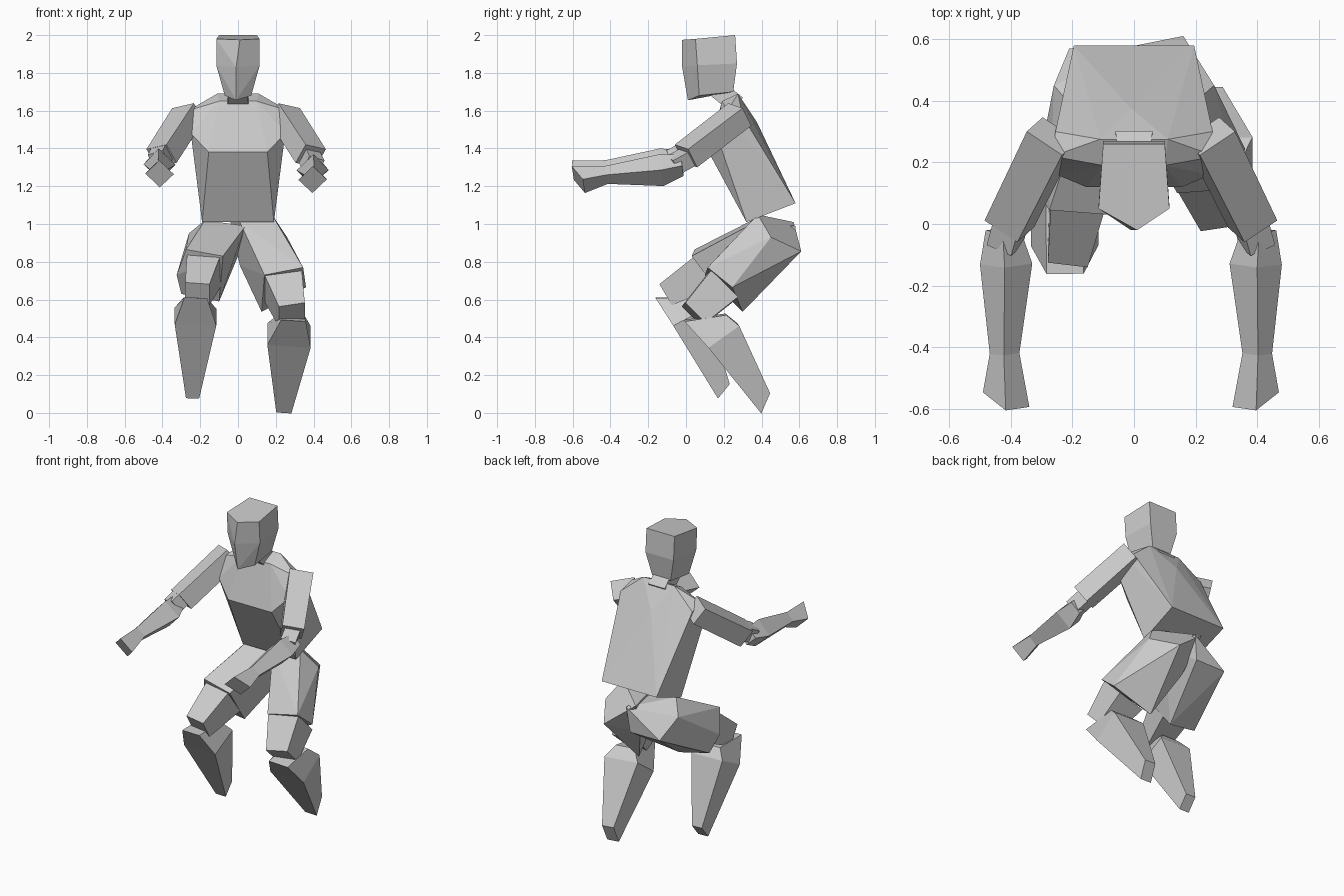
import bpy, bmesh, math
from mathutils import Vector

cube = bpy.data.objects.get("Cube")
if cube:
    bpy.data.objects.remove(cube, do_unlink=True)

GREY = (.6, .6, .6, 1)
grey = bpy.data.materials.new("plain grey")
grey.use_nodes = True
grey.diffuse_color = GREY
grey.node_tree.nodes["Principled BSDF"].inputs["Base Color"].default_value = GREY

# Cross-section corners in units of half width and half depth
SQUARE = [(1, 1), (-1, 1), (-1, -1), (1, -1)]


def finish(name, bm):
    """Turn a bmesh into a flat-shaded object."""
    bmesh.ops.recalc_face_normals(bm, faces=bm.faces)
    mesh = bpy.data.meshes.new(name)
    bm.to_mesh(mesh)
    bm.free()
    mesh.materials.append(grey)
    obj = bpy.data.objects.new(name, mesh)
    bpy.context.collection.objects.link(obj)


def block(name, single_points, paired_points=()):
    """Faceted solid around single points and mirrored pairs of points."""
    bm = bmesh.new()
    for point in single_points:
        bm.verts.new(point)
    for x, y, z in paired_points:
        bm.verts.new((x, y, z))
        bm.verts.new((-x, y, z))
    bmesh.ops.convex_hull(bm, input=bm.verts)
    loose = [v for v in bm.verts if not v.link_faces]
    bmesh.ops.delete(bm, geom=loose, context='VERTS')
    bmesh.ops.dissolve_limit(bm, angle_limit=math.radians(4),
                             verts=bm.verts, edges=bm.edges)
    finish(name, bm)


def limb(name, side, *stations):
    """Tapered square tube through (centre, half width, half depth, lean) stations."""
    bm = bmesh.new()
    axis = (Vector(stations[-1][0]) - Vector(stations[0][0])).normalized()
    across = Vector(side)
    across = (across - axis * across.dot(axis)).normalized()
    depth = axis.cross(across)
    rings = []
    for centre, w, d, *lean in stations:
        deep = depth * d + axis * sum(lean)
        rings.append([bm.verts.new(Vector(centre) + across * w * a + deep * b)
                      for a, b in SQUARE])
    for low, high in zip(rings, rings[1:]):
        for i in range(len(SQUARE)):
            bm.faces.new((low[i - 1], low[i], high[i], high[i - 1]))
    bm.faces.new(rings[0])
    bm.faces.new(rings[-1])
    finish(name, bm)


X = (1, 0, 0)

# Head: pointed face, narrowing to the chin
block("head",
      [(.01, -.02, 1.975), (-.01, -.02, 1.83), (-.01, .01, 1.655)],
      [(.115, .05, 1.98), (.115, .06, 1.84), (.07, .07, 1.68),
       (.1, .26, 2), (.1, .27, 1.85), (.065, .25, 1.7)])
limb("neck", X, ((0, .27, 1.63), .06, .05), ((0, .16, 1.72), .05, .05))

# Torso leaning forward, with a slight ridge down the back
block("torso", [(-.01, .375, 1.54)],
      [(.195, .58, 1.11), (.19, .32, 1.01), (.155, .12, 1.38),
       (.25, .16, 1.48), (.265, .22, 1.6), (.255, .3, 1.57),
       (.11, .275, 1.69), (.1, .19, 1.65)])

# Arms reaching forward, the right one held a little higher
for label, s, shift, lift in (("left", 1, 0, 0), ("right", -1, -.02, .03)):
    def at(x, y, z):
        return (s * x + shift, y, z + lift)

    sleeve = (s, .86, -.13)
    limb(label + "_upper_arm", sleeve,
         (at(.245, .285, 1.58 - lift), .07, .058),
         (at(.385, 0, 1.36 - lift), .065, .06))
    limb(label + "_elbow", sleeve,
         (at(.37, .04, 1.37), .045, .045), (at(.4, -.07, 1.31), .045, .045))
    limb(label + "_forearm_and_hand", (s, .3, 1),
         (at(.405, -.02, 1.31), .04, .04), (at(.395, -.13, 1.285), .062, .058),
         (at(.4, -.42, 1.26), .035, .033),
         (at(.395, -.57, 1.235), .053, .053, .025 * s))

# Thighs: tapered blocks overlapping at the hips
block("left_thigh", [
    (.01, .34, 1.01), (.18, .38, 1.05), (.26, .45, .93), (.16, .61, .855),
    (-.04, .57, 1.01), (.01, .45, .78), (.14, .1, .73), (.345, .115, .77),
    (.36, .245, .665), (.125, .3, .535)])
block("right_thigh", [
    (.04, .33, .99), (-.175, .35, 1.02), (-.26, .45, .95), (-.21, .57, .83),
    (0, .57, .83), (.02, .58, .99), (-.08, .03, .83), (-.275, .045, .865),
    (-.325, .12, .73), (-.3, .19, .63), (-.1, .21, .59)])

# Knees: blocks tapering down and forward
limb("left_knee", X, ((.24, .19, .67), .1, .1), ((.285, .04, .52), .07, .075))
limb("right_knee", X, ((-.18, .12, .76), .09, .1), ((-.215, -.1, .63), .065, .065))

# Shins tapering to blunt feet
limb("left_shin", X,
     ((.29, .1, .505), .065, .1, -.05), ((.27, .195, .41), .115, .1),
     ((.245, .42, .053), .04, .05, .03))
limb("right_shin", X,
     ((-.225, -.05, .61), .06, .1, -.05), ((-.225, .02, .51), .11, .1),
     ((-.24, .2, .115), .035, .045, .02))
